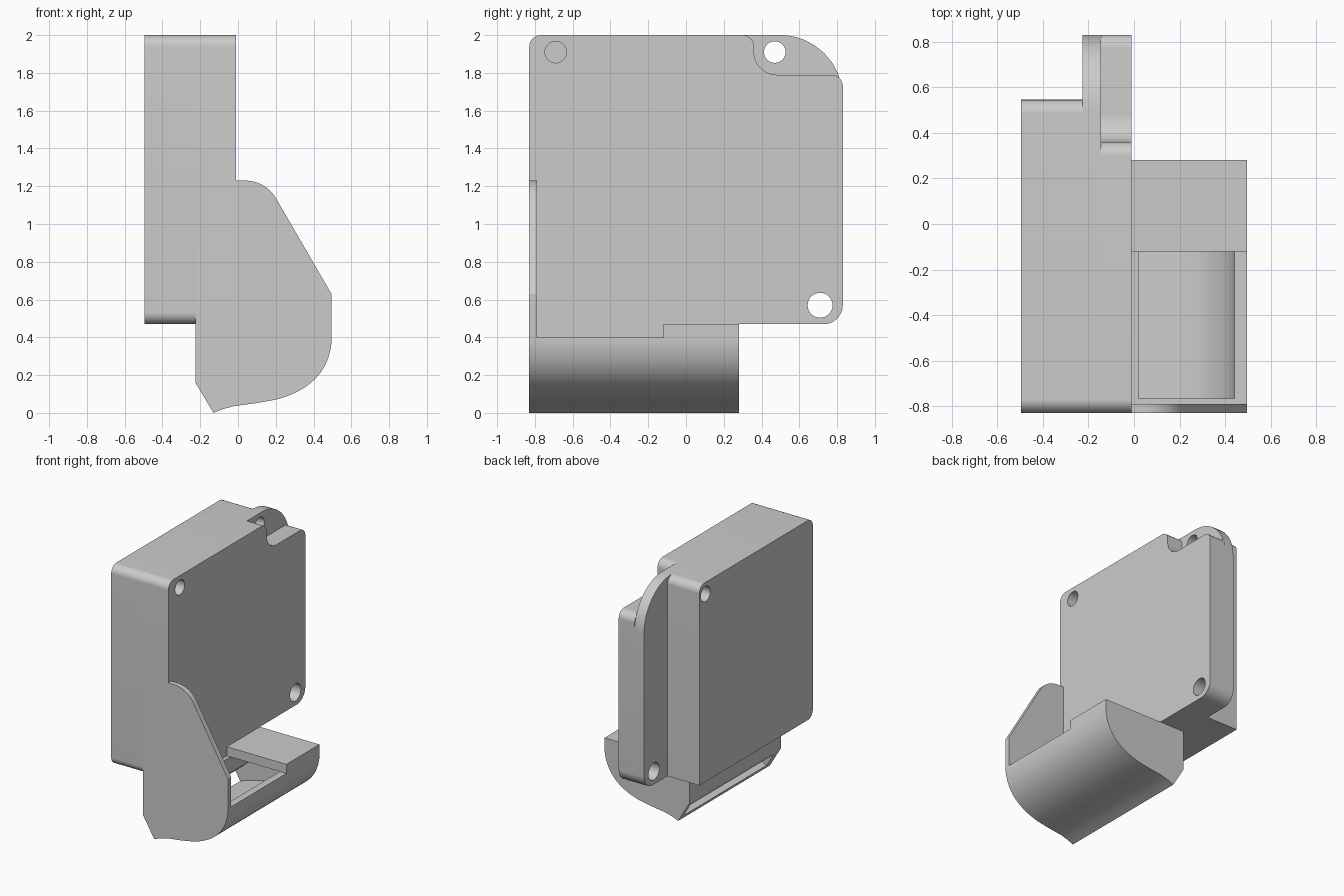
import bpy, bmesh, math
from mathutils import Vector

if "Cube" in bpy.data.objects:
    bpy.data.objects.remove(bpy.data.objects["Cube"], do_unlink=True)

grey = bpy.data.materials.new("plain grey")
grey.use_nodes = True
colour = (0.6, 0.6, 0.6, 1)
grey.diffuse_color = colour
grey.node_tree.nodes["Principled BSDF"].inputs["Base Color"].default_value = colour


def outline(corners, steps=10):
    """Round every corner that carries a radius as its third value."""
    pts = []
    for i, c in enumerate(corners):
        p = Vector(c[:2])
        if len(c) == 2:
            pts.append(p)
            continue
        r = c[2]
        u = (Vector(corners[i - 1][:2]) - p).normalized()
        v = (Vector(corners[(i + 1) % len(corners)][:2]) - p).normalized()
        half = u.angle(v) / 2
        centre = p + (u + v).normalized() * r / math.sin(half)
        d0 = p + u * r / math.tan(half) - centre
        d1 = p + v * r / math.tan(half) - centre
        pts += [centre + d0.lerp(d1, k / steps).normalized() * r for k in range(steps + 1)]
    return pts


def bend(a, b, c, steps=16):
    """Quadratic curve from a to c, pulled towards b."""
    a, b, c = Vector(a), Vector(b), Vector(c)
    return [tuple(a.lerp(b, t).lerp(b.lerp(c, t), t))
            for t in (k / steps for k in range(steps + 1))]


def circle(y, z, r, steps=32):
    return [(y + r * math.cos(k * math.tau / steps), z + r * math.sin(k * math.tau / steps))
            for k in range(steps)]


def prism(name, axis, lo, hi, corners, holes=()):
    """Extrude an outline with holes along x (y, z points) or y (x, z points)."""
    bm = bmesh.new()
    loops = [outline(corners)] + [outline(h) for h in holes]
    ends = []
    for d in (lo, hi):
        rings, edges = [], []
        for pts in loops:
            ring = [bm.verts.new((d, p[0], p[1]) if axis == "x" else (p[0], d, p[1]))
                    for p in pts]
            edges += [bm.edges.new((ring[i - 1], ring[i])) for i in range(len(ring))]
            rings.append(ring)
        normal = (1, 0, 0) if axis == "x" else (0, 1, 0)
        bmesh.ops.triangle_fill(bm, edges=edges, normal=normal)
        ends.append(rings)
    for a, b in zip(*ends):
        for i in range(len(a)):
            bm.faces.new((a[i - 1], a[i], b[i], b[i - 1]))
    bm.normal_update()
    bmesh.ops.recalc_face_normals(bm, faces=bm.faces[:])
    if bm.calc_volume(signed=True) < 0:
        bmesh.ops.reverse_faces(bm, faces=bm.faces[:])
    mesh = bpy.data.meshes.new(name)
    bm.to_mesh(mesh)
    bm.free()
    mesh.materials.append(grey)
    ob = bpy.data.objects.new(name, mesh)
    bpy.context.scene.collection.objects.link(ob)
    parts.append(ob)


parts = []
top_back_hole = circle(0.47, 1.91, 0.057)
low_back_hole = circle(0.71, 0.57, 0.066)
front_hole = circle(-0.69, 1.91, 0.057)

# Deep housing block, closing the blind front hole
prism("housing_block", "x", -0.495, -0.225,
      [(-0.83, 0.47, 0.06), (0.545, 0.47), (0.545, 2, 0.06), (-0.83, 2, 0.06)],
      [top_back_hole])

# Mounting flange with a large rounded back corner
prism("mounting_flange", "x", -0.225, -0.145,
      [(-0.83, 0.47), (0.83, 0.47, 0.1), (0.83, 2, 0.33), (-0.83, 2, 0.06)],
      [top_back_hole, low_back_hole, front_hole])

# Cover layer, recessed around the upper back hole
prism("cover_layer", "x", -0.145, -0.01,
      [(-0.83, 0.47), (0.83, 0.47, 0.1), (0.83, 1.79, 0.06), (0.36, 1.79, 0.12),
       (0.36, 2, 0.06), (-0.83, 2, 0.06)],
      [low_back_hole, front_hole])

# Outer curve under the duct, from the side wall to the tip
belly = bend((0.495, 0.37), (0.47, 0.14), (0.2, 0.07)) + [
    (0.1, 0.052), (-0.02, 0.036), (-0.08, 0.02), (-0.13, 0)]
back_edge = [(-0.225, 0.16), (-0.225, 0.47), (-0.01, 0.47)]

# Tall front cheek
prism("front_cheek", "y", -0.83, -0.79,
      [(-0.01, 1.23), (0.147, 1.23, 0.19), (0.495, 0.63)] + belly + back_edge)

# Solid walls closing both ends of the duct
for name, lo, hi in (("duct_front_wall", -0.79, -0.765), ("duct_back_wall", 0.24, 0.28)):
    prism(name, "y", lo, hi, [(-0.01, 0.40), (0.495, 0.40)] + belly + back_edge)

# Curved lower shell, ending at the slanted outlet
prism("duct_lower_shell", "y", -0.765, 0.24,
      [(0.44, 0.40), (0.495, 0.40)] + belly
      + [(-0.149, 0.032), (-0.1, 0.05), (0, 0.078)]
      + bend((0.19, 0.11), (0.42, 0.17), (0.44, 0.37)))

# Inner wall of the duct under the housing
prism("duct_inner_wall", "y", -0.765, 0.24,
      [(-0.01, 0.40), (0.02, 0.40), (0, 0.26), (-0.08, 0.19), (-0.206, 0.128)] + back_edge)

# Roof slab over the back part of the duct
prism("duct_roof", "y", -0.12, 0.28,
      [(-0.01, 0.40), (0.495, 0.40), (0.495, 0.47), (-0.01, 0.47)])

# Smooth the rounded sides and keep the edges sharp
bpy.ops.object.select_all(action="DESELECT")
for ob in parts:
    ob.select_set(True)
bpy.context.view_layer.objects.active = parts[0]
bpy.ops.object.shade_smooth_by_angle(angle=math.radians(30))
